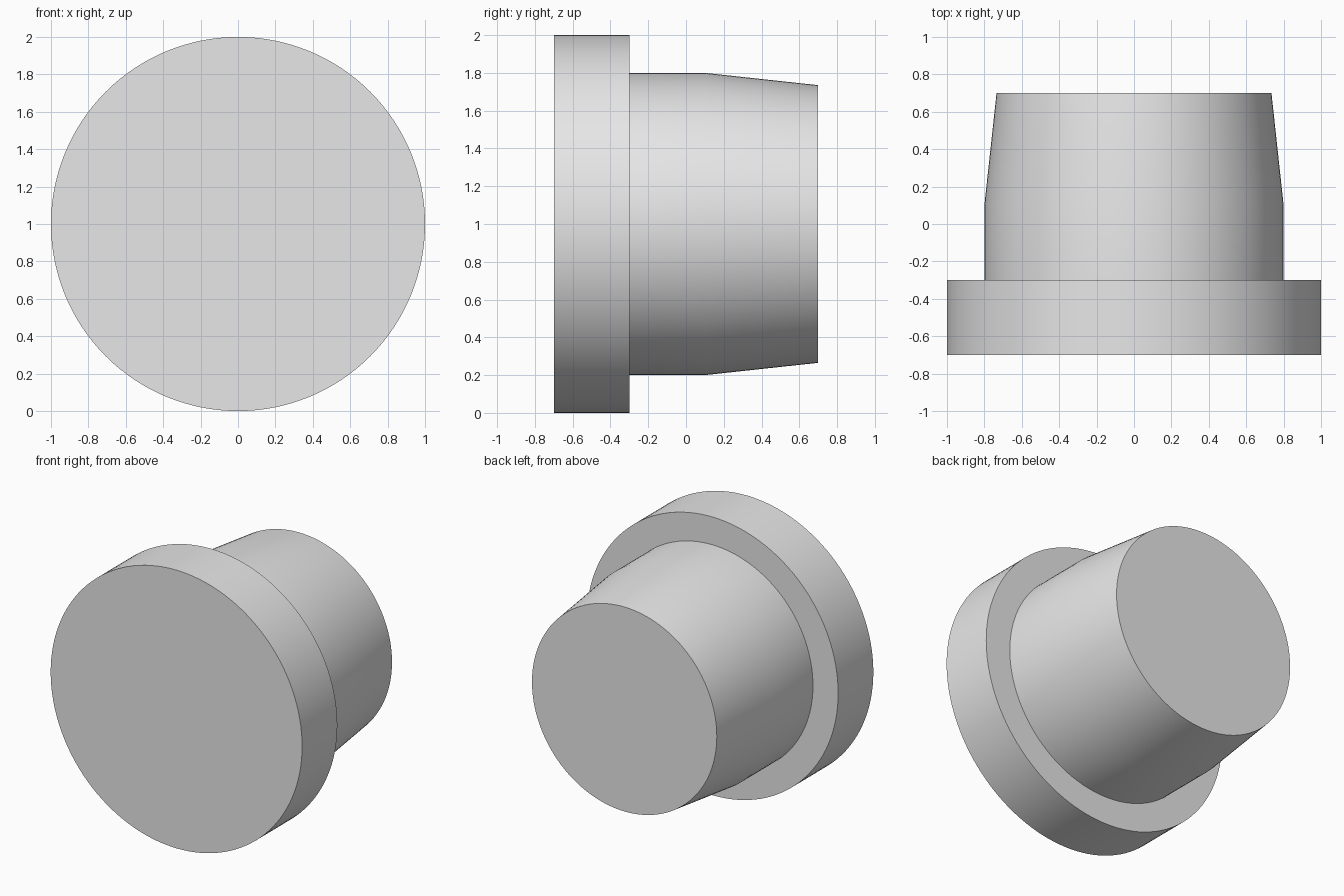
import bpy
import bmesh
import math
from mathutils import Matrix, Vector

cube = bpy.data.objects.get("Cube")
if cube:
    bpy.data.objects.remove(cube, do_unlink=True)

SEGMENTS = 128

# Single plain grey
grey = bpy.data.materials.new("plain_grey")
grey.use_nodes = True
colour = (0.8, 0.8, 0.8, 1)
grey.diffuse_color = colour
grey.node_tree.nodes["Principled BSDF"].inputs["Base Color"].default_value = colour


def lathe(name, profile):
    """Spin (radius, y) points around the horizontal axis at z = 1."""
    bm = bmesh.new()
    verts = [bm.verts.new((r, y, 1)) for r, y in profile]
    edges = [bm.edges.new(pair) for pair in zip(verts, verts[1:])]
    bmesh.ops.spin(bm, geom=verts + edges, cent=(0, 0, 1), axis=(0, 1, 0),
                   angle=math.tau, steps=SEGMENTS, use_duplicate=False)
    bmesh.ops.remove_doubles(bm, verts=bm.verts, dist=0.0001)
    bmesh.ops.recalc_face_normals(bm, faces=bm.faces)
    mesh = bpy.data.meshes.new(name)
    bm.to_mesh(mesh)
    bm.free()
    mesh.materials.append(grey)
    obj = bpy.data.objects.new(name, mesh)
    bpy.context.collection.objects.link(obj)
    bpy.ops.object.select_all(action="DESELECT")
    obj.select_set(True)
    bpy.context.view_layer.objects.active = obj
    bpy.ops.object.shade_smooth_by_angle(angle=math.radians(30))
    return obj


# Wide front flange, straight shank and tapered tip in one closed solid
lathe("flanged_plug", [(0, -0.7), (1, -0.7), (1, -0.3), (0.8, -0.3),
                       (0.8, 0.1), (0.735, 0.7), (0, 0.7)])
